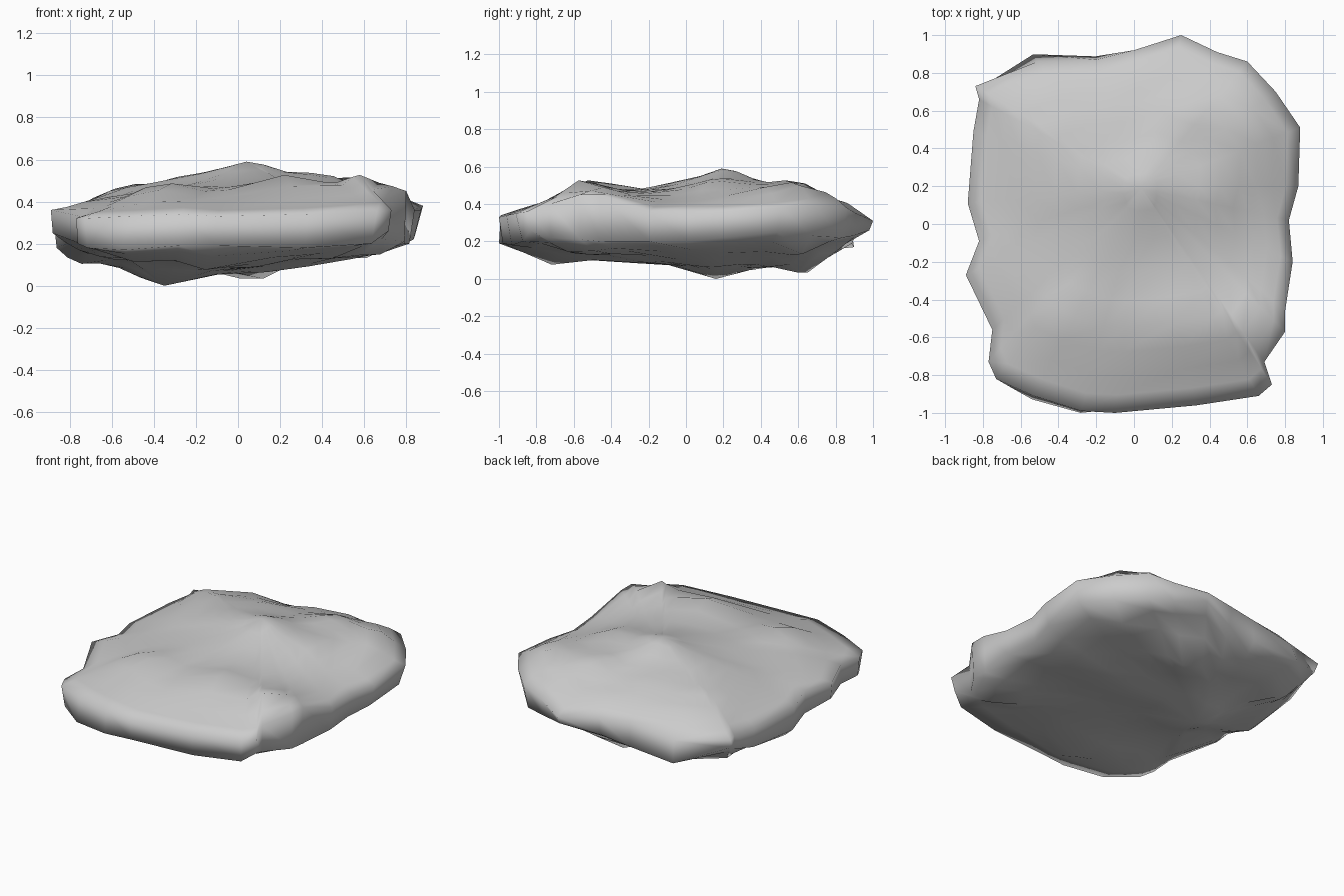
import bpy, bmesh
from mathutils import Matrix, Vector

# Irregular outline: x, y, upper edge height, lower edge height, lower edge scale
EDGE = [(.88, .51, .38, .25, .96), (.75, .70, .38, .23, .96), (.60, .86, .38, .22, .97),
        (.44, .91, .35, .23, .98), (.25, 1.0, .31, .26, .98), (0, .92, .34, .22, .98),
        (-.2, .87, .35, .19, 1.02), (-.51, .86, .30, .17, 1.045), (-.84, .73, .34, .28, .98),
        (-.82, .66, .34, .24, .98), (-.85, .49, .34, .20, .98), (-.88, .11, .34, .18, .98),
        (-.82, -.09, .36, .2, .99), (-.89, -.27, .36, .25, .99), (-.75, -.56, .33, .2, 1),
        (-.77, -.73, .32, .2, .99), (-.73, -.82, .32, .18, .98), (-.53, -.91, .33, .17, 1.02),
        (-.28, -.99, .34, .19, 1.01), (-.1, -1.0, .33, .19, .98), (.33, -.96, .34, .18, .97),
        (.66, -.91, .35, .20, .96), (.73, -.85, .36, .26, .98), (.69, -.73, .40, .22, .99),
        (.80, -.57, .45, .21, .99), (.80, -.46, .45, .2, .99), (.84, -.2, .36, .2, .97),
        (.82, .02, .36, .2, .97), (.87, .2, .36, .22, .96)]
RIM = [(x, y, z) for x, y, z, lz, s in EDGE]
LOWER = [(x * s, y * s, lz) for x, y, z, lz, s in EDGE]

# Height samples for the upper surface
TOP = [(.04, .19, .59), (-.22, .26, .535), (.02, -.02, .525), (.04, -.25, .48),
       (-.4, -.2, .46), (.45, -.2, .465), (.74, -.1, .40),
       (-.7, -.2, .41), (-.4, -.52, .485), (.2, -.52, .53), (.63, -.55, .545), (-.66, -.5, .38),
       (-.62, -.75, .37), (-.3, -.82, .40), (.1, -.82, .405), (.58, -.76, .42),
       (-.5, .2, .48), (-.72, .2, .41), (.4, .2, .535), (.74, .15, .42),
       (.65, .55, .535), (.3, .6, .525), (-.2, .55, .50), (-.55, .5, .48),
       (-.7, .66, .42), (-.4, .78, .43), (0, .82, .42), (.27, .86, .42), (.55, .76, .47)] + RIM

# Height samples for the underside
BOTTOM = [(-.35, .16, .005), (.06, .66, .03), (-.1, -.73, .07), (0, -.3, .085), (.42, .1, .10),
          (.7, .1, .15), (.62, -.55, .12), (.62, .6, .12), (-.79, .1, .11), (-.73, -.3, .13),
          (-.55, -.7, .12), (-.7, .6, .12), (-.3, .75, .09), (.1, .15, .06)] + LOWER


def height(samples, x, y):
    # Weighted plane fit around the point gives a smooth surface
    m, b = Matrix.Diagonal((1e-4, .4, .4)), Vector((0, 0, 0))
    for sx, sy, sz in samples:
        v = Vector((1, sx - x, sy - y))
        w = 1 / (v.y ** 2 + v.z ** 2 + .008) ** 2
        b += v * (w * sz)
        for i in range(3):
            for j in range(3):
                m[i][j] += w * v[i] * v[j]
    return (m.inverted() @ b)[0]


bm = bmesh.new()


def bridge(a, b):
    for i in range(len(a)):
        j = (i + 1) % len(a)
        bm.faces.new((a[i], a[j], b[j], b[i]))


def shell(start, edge, centre, samples, scales):
    # Rings shrink from the edge to one peak, following the height samples
    cx, cy, cz = centre
    ring = start
    for s in scales:
        inner = []
        for x, y, z in edge:
            px, py = cx + (x - cx) * s, cy + (y - cy) * s
            inner.append(bm.verts.new((px, py, max(0, height(samples, px, py)))))
        bridge(ring, inner)
        ring = inner
    tip = bm.verts.new((cx, cy, cz))
    for i in range(len(ring)):
        bm.faces.new((ring[i], ring[(i + 1) % len(ring)], tip))


# Edge band, then upper surface and underside
upper = [bm.verts.new(p) for p in RIM]
lower = [bm.verts.new(p) for p in LOWER]
bridge(upper, lower)
shell(upper, RIM, (.04, .19, .59), TOP, (.92, .83, .73, .62, .5, .37, .23, .1))
shell(lower, LOWER, (-.35, .16, 0), BOTTOM, (.9, .77, .6, .42, .22))
bmesh.ops.recalc_face_normals(bm, faces=bm.faces)
for f in bm.faces:
    f.smooth = True

mesh = bpy.data.meshes.new("flat_rock")
bm.to_mesh(mesh)
bm.free()
rock = bpy.data.objects.new("flat_rock", mesh)
bpy.context.collection.objects.link(rock)
